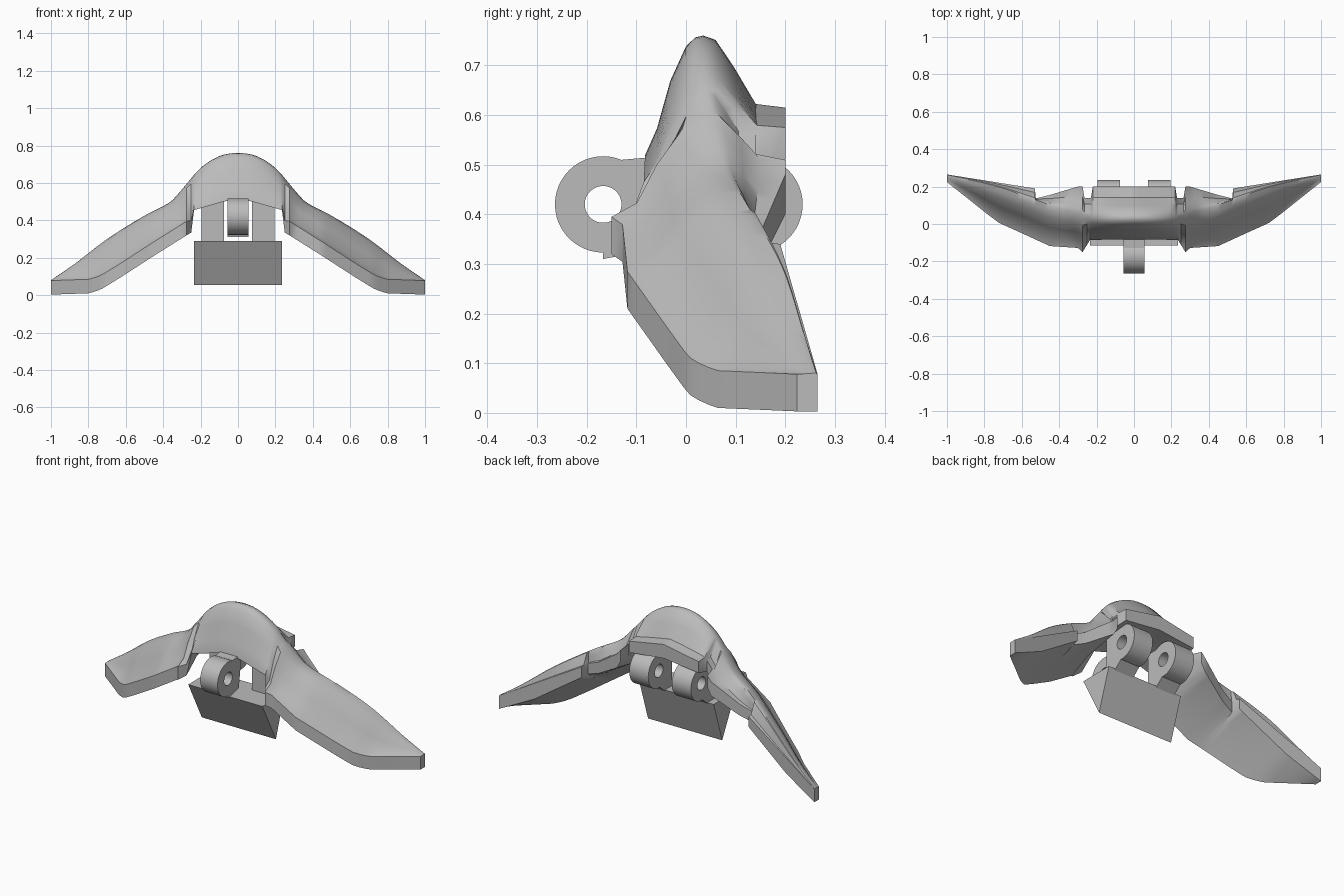
import bpy, bmesh, math

cube = bpy.data.objects.get("Cube")
if cube:
    bpy.data.objects.remove(cube, do_unlink=True)

grey = bpy.data.materials.new("plain grey")
grey.use_nodes = True
grey.diffuse_color = (0.5, 0.5, 0.5, 1)
grey.node_tree.nodes["Principled BSDF"].inputs["Base Color"].default_value = (0.5, 0.5, 0.5, 1)


def finish(name, bm, smooth=None):
    bmesh.ops.recalc_face_normals(bm, faces=bm.faces)
    mesh = bpy.data.meshes.new(name)
    bm.to_mesh(mesh)
    bm.free()
    obj = bpy.data.objects.new(name, mesh)
    bpy.context.collection.objects.link(obj)
    mesh.materials.append(grey)
    if smooth:
        bpy.ops.object.select_all(action="DESELECT")
        obj.select_set(True)
        bpy.context.view_layer.objects.active = obj
        bpy.ops.object.shade_smooth_by_angle(angle=math.radians(smooth))
    return obj


def loft(bm, rings):
    """Skin a list of equal closed rings and cap both ends."""
    rows = [[bm.verts.new(p) for p in ring] for ring in rings]
    for a, b in zip(rows, rows[1:]):
        for i in range(len(a)):
            j = (i + 1) % len(a)
            bm.faces.new((a[i], a[j], b[j], b[i]))
    bm.faces.new(rows[0])
    bm.faces.new(rows[-1])


def extrude_x(name, profile, x0, x1):
    bm = bmesh.new()
    loft(bm, [[(x, y, z) for y, z in profile] for x in (x0, x1)])
    return finish(name, bm)


def knuckle(name, x0, x1, cy, cz, outer=0.097, inner=0.037, n=48):
    """Hinge barrel with a round bore."""
    bm = bmesh.new()
    corners = ((x0, inner), (x0, outer), (x1, outer), (x1, inner))
    rows = []
    for i in range(n):
        a = math.tau * i / n
        rows.append([bm.verts.new((x, cy + r * math.cos(a), cz + r * math.sin(a))) for x, r in corners])
    for i in range(n):
        a, b = rows[i], rows[(i + 1) % n]
        for k in range(4):
            m = (k + 1) % 4
            bm.faces.new((a[k], a[m], b[m], b[k]))
    return finish(name, bm, 35)


def track(x, keys, soft=True):
    """Read a value at x from keys, with smooth tangents where wanted."""
    for i, ((xa, a), (xb, b)) in enumerate(zip(keys, keys[1:])):
        if x <= xb:
            t = (x - xa) / (xb - xa)
            if not soft:
                return a + (b - a) * t
            h = xb - xa
            ma = (b - keys[i - 1][1]) / (xb - keys[i - 1][0]) if i else 0
            last = i + 2 >= len(keys)
            mb = (b - a) / h if last else (keys[i + 2][1] - a) / (keys[i + 2][0] - xa)
            return ((2*t**3 - 3*t**2 + 1) * a + (t**3 - 2*t**2 + t) * h * ma
                    + (3*t**2 - 2*t**3) * b + (t**3 - t**2) * h * mb)
    return keys[-1][1]


# Guide lines of one half of the swept body
RIDGE_Z = [(0, .76), (.1, .743), (.2, .68), (.3, .565), (.36, .5), (.5, .425), (.7, .3), (.87, .17), (1, .08)]
RIDGE_Y = [(0, .035), (.2, .04), (.36, .075), (.5, .12), (.73, .2), (1, .262)]
FRONT_Y = [(0, -.082), (.235, -.085), (.275, -.15), (.3, -.128), (.45, -.118), (.62, -.04),
           (.72, .005), (.8, .065), (.9, .145), (1, .224)]
LOW_Z = [(0, .51), (.06, .505), (.235, .455), (.25, .335), (.275, .32), (.45, .21), (.62, .1),
         (.72, .038), (.76, .02), (.8, .01), (1, .003)]
RIM = [(0, .01), (.235, .01), (.25, .065), (.275, .075), (1, .075)]
BACK_Y = [(0, .2), (.22, .2), (.23, .14), (.265, .14), (.275, .2), (.3, .2), (.45, .155), (.525, .137), (.53, .19), (1, .265)]
BACK_TOP = [(0, .615), (.22, .575), (.3, .48), (.45, .375), (.53, .34), (1, .078)]
BACK_LOW = [(0, .535), (.22, .51), (.265, .46), (.3, .4), (.45, .31), (.53, .28), (.8, .1), (1, .003)]
FRONT_CENTRE = ((.2, .22), (.43, .62), (.7, .91), (.86, .985))
FRONT_WING = ((.25, .14), (.45, .53), (.7, .88), (.86, .97))
BACK_CURVE = ((.15, .06), (.38, .45), (.64, .95))


def section(x):
    s = abs(x)
    fy = track(s, FRONT_Y, False)
    low = track(s, LOW_Z, False)
    rim = low + track(s, RIM, False)
    ry, rz = track(s, RIDGE_Y), max(track(s, RIDGE_Z), rim + .001)
    by, bt, bl = (track(s, k, False) for k in (BACK_Y, BACK_TOP, BACK_LOW))
    front = FRONT_CENTRE if s < .24 else FRONT_WING
    pts = [(fy, low), (fy, rim)]
    pts += [(fy + (ry - fy) * u, rim + (rz - rim) * v) for u, v in front]
    pts.append((ry, rz))
    pts += [(ry + (by - ry) * u, rz + (bt - rz) * v) for u, v in BACK_CURVE]
    pts += [(by, bt), (by, bl), ((fy + 2 * ry) / 3, low + (bl - low) * .6)]
    return [(x, y, z) for y, z in pts]


# Swept body, mirrored about the middle, with extra stations at the notches
half = sorted({i / 40 for i in range(1, 41)} | {.22, .23, .235, .265, .53})
stations = [-x for x in reversed(half)] + [0] + half
body = bmesh.new()
loft(body, [section(x) for x in stations])
finish("swept_body", body, 38)

# Front hinge barrel and its webs
knuckle("front_knuckle", -.055, .055, -.167, .42)
extrude_x("front_knuckle_foot", [(-.167, .31), (-.125, .318), (-.07, .33), (-.07, .37), (-.167, .37)], -.055, .055)
extrude_x("front_knuckle_web", [(-.128, .34), (-.07, .34), (-.058, .43), (-.05, .53), (-.07, .515), (-.128, .51)], -.055, .055)

# Pair of rear hinge barrels and their webs
for side, name in ((1, "left"), (-1, "right")):
    x0, x1 = sorted((side * .075, side * .195))
    knuckle("rear_knuckle_" + name, x0, x1, .138, .42)
    extrude_x("rear_knuckle_web_" + name, [(.02, .28), (.08, .28), (.138, .33), (.138, .375), (.1, .4), (.09, .5), (.02, .5)], x0, x1)

# Wedge block under the hinge
extrude_x("wedge_block", [(-.115, .29), (.008, .055), (.085, .29)], -.235, .235)
